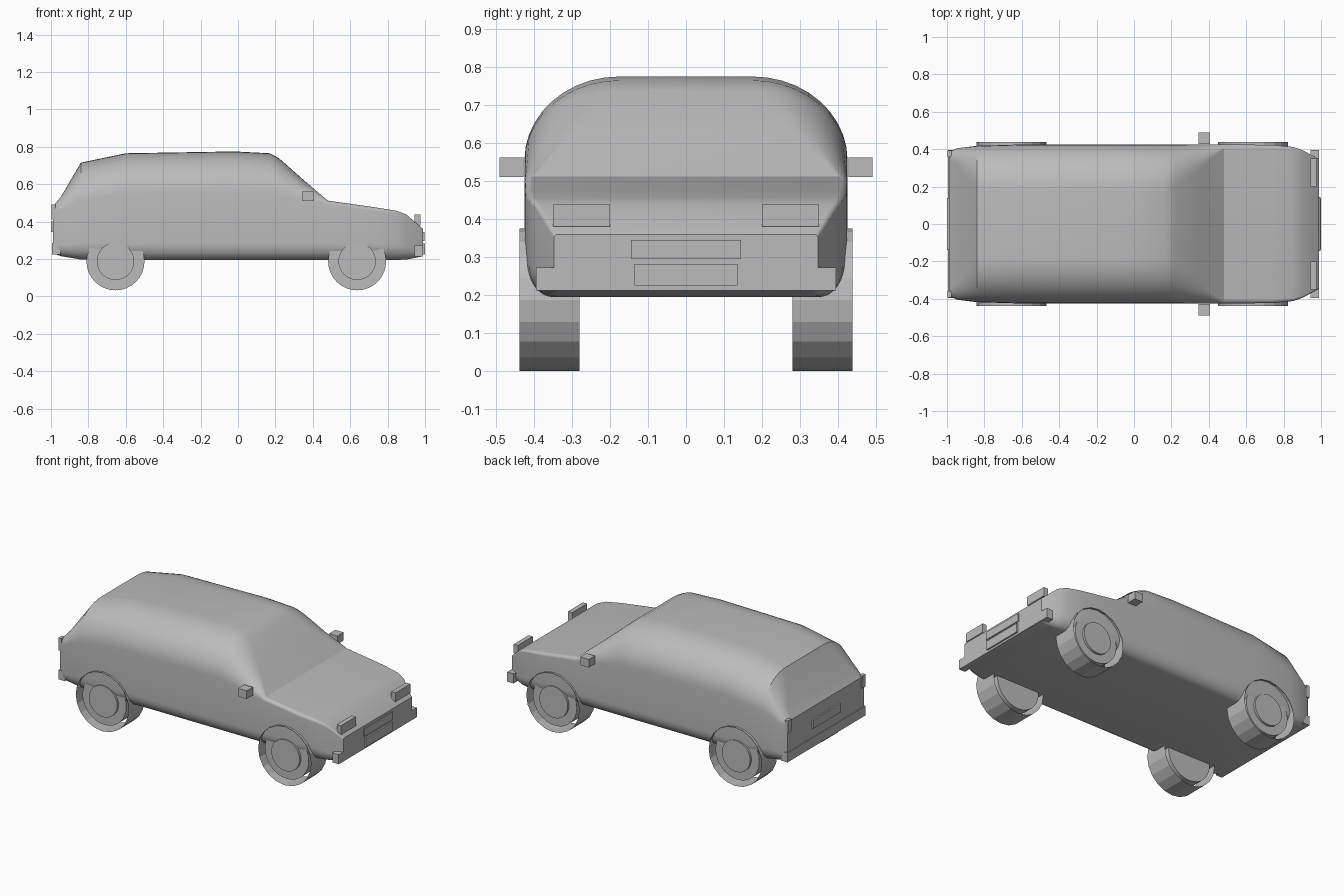
import bpy, bmesh, math

if "Cube" in bpy.data.objects:
    bpy.data.objects.remove(bpy.data.objects["Cube"])

paint = bpy.data.materials.new("plain_grey")
paint.diffuse_color = (0.5, 0.5, 0.5, 1)
paint.use_nodes = True
paint.node_tree.nodes["Principled BSDF"].inputs["Base Color"].default_value = paint.diffuse_color


def finish(name, bm, smooth=False):
    bmesh.ops.recalc_face_normals(bm, faces=bm.faces[:])
    mesh = bpy.data.meshes.new(name)
    bm.to_mesh(mesh)
    bm.free()
    mesh.materials.append(paint)
    ob = bpy.data.objects.new(name, mesh)
    bpy.context.collection.objects.link(ob)
    if smooth:
        bpy.ops.object.select_all(action='DESELECT')
        ob.select_set(True)
        bpy.context.view_layer.objects.active = ob
        bpy.ops.object.shade_smooth_by_angle(angle=math.radians(25))
    return ob


def box(name, x0, x1, y0, y1, z0, z1):
    bm = bmesh.new()
    bmesh.ops.create_cube(bm, size=1)
    for v in bm.verts:
        v.co = ((x0 + x1) / 2 + v.co.x * (x1 - x0),
                (y0 + y1) / 2 + v.co.y * (y1 - y0),
                (z0 + z1) / 2 + v.co.z * (z1 - z0))
    return finish(name, bm)


def cylinder(name, x, z, y0, y1, r, seg, capped, smooth):
    bm = bmesh.new()
    ends = []
    for y in (y0, y1):
        ends.append([bm.verts.new((x + r * math.sin(2 * math.pi * i / seg), y,
                                   z - r * math.cos(2 * math.pi * i / seg)))
                     for i in range(seg)])
    for i in range(seg):
        j = (i + 1) % seg
        bm.faces.new((ends[0][i], ends[0][j], ends[1][j], ends[1][i]))
    if capped:
        for e in ends:
            bm.faces.new(e)
    return finish(name, bm, smooth)


# Body: rounded sections lofted from tail to nose
# x, half width, bottom, top, shoulder radius y / z, sill radius
stations = [
    (-0.99, 0.385, 0.23, 0.48, 0.03, 0.03, 0.03),
    (-0.945, 0.405, 0.215, 0.535, 0.09, 0.07, 0.05),
    (-0.84, 0.418, 0.197, 0.715, 0.23, 0.20, 0.07),
    (-0.60, 0.425, 0.195, 0.765, 0.25, 0.215, 0.07),
    (-0.02, 0.425, 0.195, 0.775, 0.25, 0.22, 0.07),
    (0.17, 0.425, 0.195, 0.765, 0.25, 0.215, 0.07),
    (0.22, 0.425, 0.195, 0.738, 0.23, 0.20, 0.07),
    (0.35, 0.425, 0.195, 0.623, 0.14, 0.11, 0.07),
    (0.48, 0.425, 0.195, 0.512, 0.025, 0.02, 0.07),
    (0.74, 0.423, 0.195, 0.475, 0.02, 0.02, 0.07),
    (0.85, 0.412, 0.195, 0.457, 0.015, 0.015, 0.065),
    (0.90, 0.395, 0.197, 0.438, 0.012, 0.012, 0.055),
    (0.99, 0.347, 0.215, 0.36, 0.01, 0.01, 0.02),
]
STEPS = 10
bm = bmesh.new()
rings = []
for x, w, bot, top, ry, rz, rs in stations:
    half = []
    for i in range(STEPS + 1):
        a = math.pi / 2 * i / STEPS
        half.append((w - rs + rs * math.sin(a), bot + 1.3 * rs * (1 - math.cos(a))))
    for i in range(STEPS + 1):
        a = math.pi / 2 * i / STEPS
        half.append((w - ry + ry * math.cos(a), top - rz + rz * math.sin(a)))
    loop = half + [(-y, z) for y, z in reversed(half)]
    rings.append([bm.verts.new((x, y, z)) for y, z in loop])
n = len(rings[0])
for a, b in zip(rings, rings[1:]):
    for i in range(n):
        j = (i + 1) % n
        bm.faces.new((a[i], a[j], b[j], b[i]))
bm.faces.new(rings[0])
bm.faces.new(rings[-1])
finish("body", bm, True)

# Bumpers and plates
box("front_bumper", 0.945, 0.99, -0.395, 0.395, 0.212, 0.273)
box("rear_bumper", -0.995, -0.95, -0.395, 0.395, 0.225, 0.285)
box("grille_plate", 0.985, 0.997, -0.145, 0.145, 0.295, 0.345)
box("front_plate", 0.985, 1.0, -0.136, 0.136, 0.225, 0.282)
box("rear_plate", -1.0, -0.985, -0.14, 0.14, 0.345, 0.40)

for side, label in ((-1, "right"), (1, "left")):
    # Lamps and mirrors
    box("headlight_" + label, 0.945, 0.975, side * 0.275 - 0.075, side * 0.275 + 0.075, 0.38, 0.438)
    box("tail_light_" + label, -0.996, -0.975, side * 0.375 - 0.018, side * 0.375 + 0.018, 0.41, 0.49)
    box("mirror_" + label, 0.345, 0.405, side * 0.459 - 0.031, side * 0.459 + 0.031, 0.51, 0.562)
    # Wheels: open tyre band, rim drum and hub disc
    for x, end in ((-0.655, "rear"), (0.637, "front")):
        tag = end + "_" + label
        cylinder("tyre_" + tag, x, 0.1875, side * 0.28, side * 0.438, 0.1875, 20, False, False)
        cylinder("rim_" + tag, x, 0.1875, side * 0.285, side * 0.416, 0.155, 32, True, True)
        cylinder("hub_" + tag, x, 0.1875, side * 0.40, side * 0.43, 0.10, 32, True, True)
